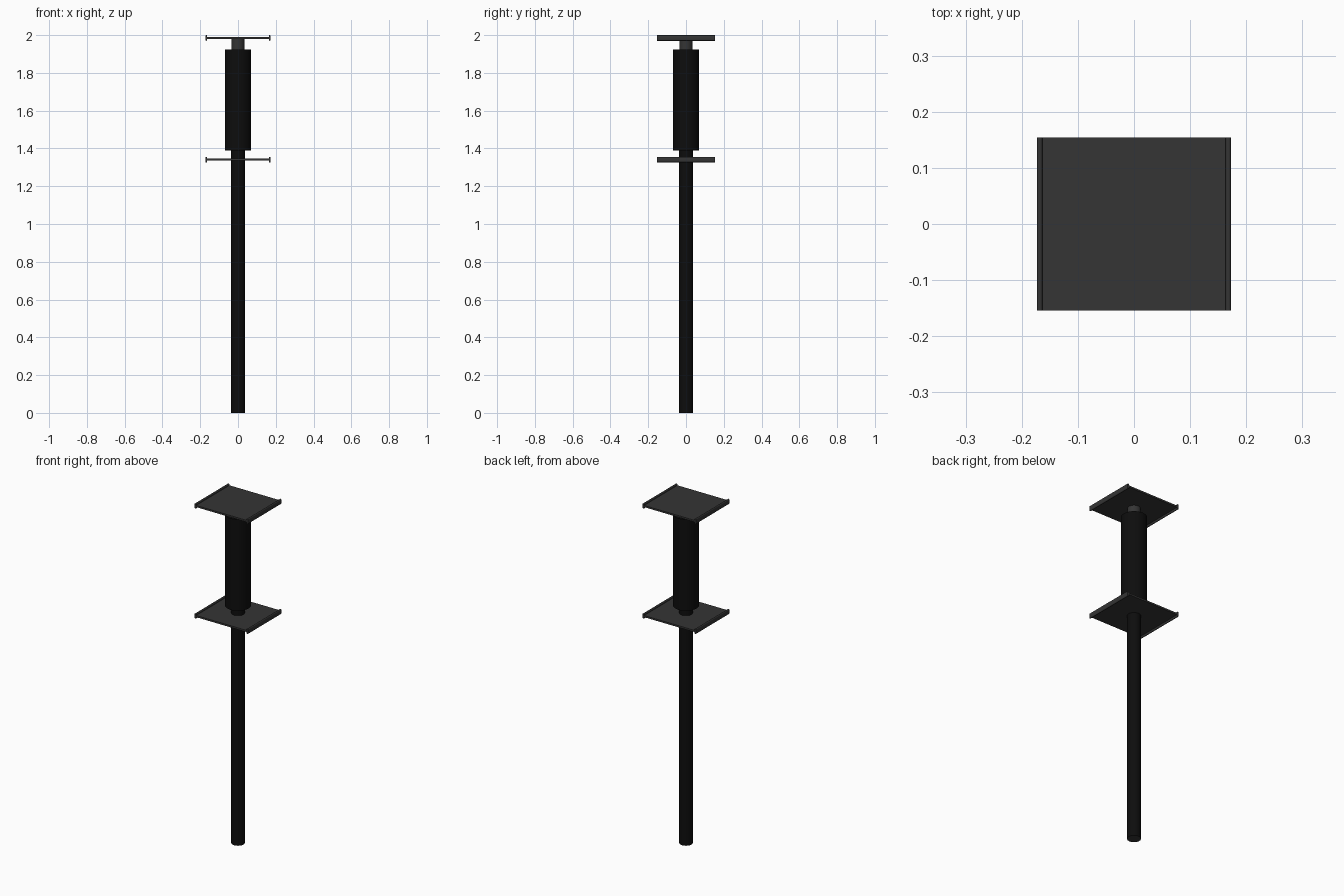
import bpy, bmesh, math

cube = bpy.data.objects.get("Cube")
if cube:
    bpy.data.objects.remove(cube, do_unlink=True)


def material(name, value):
    m = bpy.data.materials.new(name)
    m.use_nodes = True
    colour = (value, value, value, 1)
    m.diffuse_color = colour
    m.node_tree.nodes["Principled BSDF"].inputs["Base Color"].default_value = colour
    return m


grey = material("dark grey metal", 0.035)
black = material("black rubber", 0.004)


def finish(name, bm, mats):
    bmesh.ops.recalc_face_normals(bm, faces=bm.faces)
    mesh = bpy.data.meshes.new(name)
    bm.to_mesh(mesh)
    bm.free()
    for m in mats:
        mesh.materials.append(m)
    ob = bpy.data.objects.new(name, mesh)
    bpy.context.collection.objects.link(ob)
    bpy.ops.object.select_all(action="DESELECT")
    ob.select_set(True)
    bpy.context.view_layer.objects.active = ob
    bpy.ops.object.shade_smooth_by_angle(angle=math.radians(35))
    return ob


def tube(name, radius, z0, z1, mats):
    bm = bmesh.new()
    bmesh.ops.create_cone(bm, cap_ends=True, segments=32, radius1=radius,
                          radius2=radius, depth=z1 - z0)
    bmesh.ops.translate(bm, verts=bm.verts, vec=(0, 0, (z0 + z1) / 2))
    bm.normal_update()
    # End caps take the last material
    for f in bm.faces:
        if abs(f.normal.z) > 0.9:
            f.material_index = len(mats) - 1
    return finish(name, bm, mats)


def plate(name, z):
    bm = bmesh.new()
    bmesh.ops.create_cube(bm, size=1)
    bmesh.ops.scale(bm, verts=bm.verts, vec=(0.335, 0.308, 0.01))
    bmesh.ops.translate(bm, verts=bm.verts, vec=(0, 0, z))
    return finish(name, bm, [grey])


def rail(name, x, z):
    # Rounded strip: capsule profile swept from front to back
    bm = bmesh.new()
    r, straight = 0.005, 0.01
    ring = []
    for half, shift in ((0, straight), (math.pi, -straight)):
        for i in range(7):
            a = half + math.pi * i / 6
            ring.append(bm.verts.new((x + r * math.cos(a), -0.154,
                                      z + shift + r * math.sin(a))))
    face = bm.faces.new(ring)
    out = bmesh.ops.extrude_face_region(bm, geom=[face])
    moved = [v for v in out["geom"] if isinstance(v, bmesh.types.BMVert)]
    bmesh.ops.translate(bm, verts=moved, vec=(0, 0.308, 0))
    return finish(name, bm, [grey])


# Shaft, grip sleeve and neck
tube("pole", 0.036, 0, 1.40, [black, grey])
tube("grip_sleeve", 0.069, 1.39, 1.925, [black])
tube("neck", 0.035, 1.92, 1.982, [grey])

# Two plates, each with a strip on both side edges
for label, z in (("lower", 1.341), ("top", 1.985)):
    plate(label + "_plate", z)
    for side, x in (("left", 0.168), ("right", -0.168)):
        rail(f"{label}_{side}_rail", x, z)
